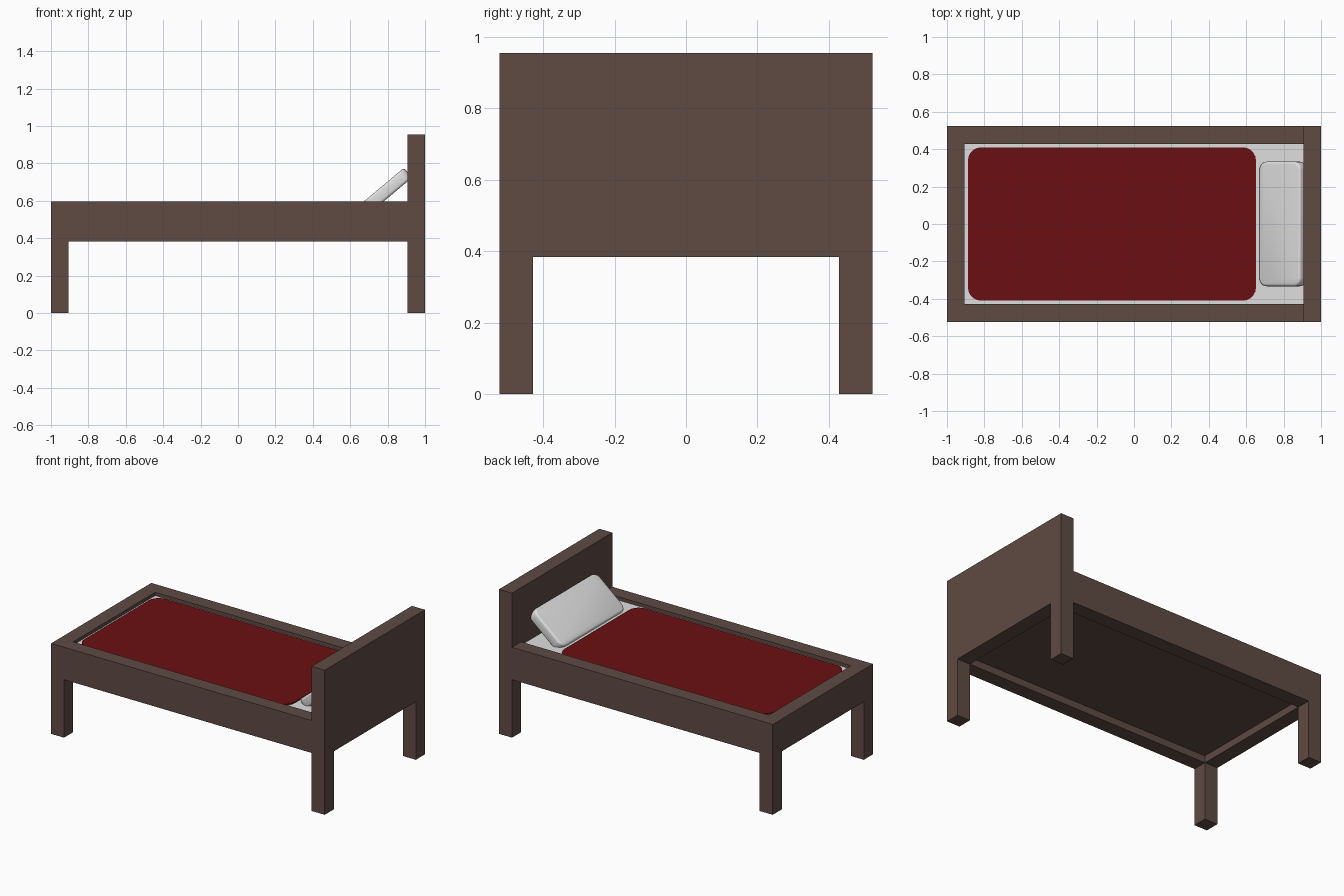
import bpy, bmesh, math
from mathutils import Matrix

if "Cube" in bpy.data.objects:
    bpy.data.objects.remove(bpy.data.objects["Cube"])


def material(name, rgb):
    m = bpy.data.materials.new(name)
    m.diffuse_color = (*rgb, 1)
    m.use_nodes = True
    m.node_tree.nodes["Principled BSDF"].inputs["Base Color"].default_value = m.diffuse_color
    return m


WOOD = material("dark wood", (0.115, 0.069, 0.057))
SHEET = material("white sheet", (0.74, 0.74, 0.74))
RED = material("red blanket", (0.145, 0.005, 0.006))


def finish(bm, name, mat):
    bmesh.ops.recalc_face_normals(bm, faces=bm.faces[:])
    me = bpy.data.meshes.new(name)
    bm.to_mesh(me)
    bm.free()
    me.materials.append(mat)
    ob = bpy.data.objects.new(name, me)
    bpy.context.collection.objects.link(ob)
    return ob


def box(name, mat, x, y, z, corner=0.0, edge=0.0):
    """Box from ranges; corner rounds the vertical edges, edge rounds the rest."""
    bm = bmesh.new()
    size = [b - a for a, b in (x, y, z)]
    mid = [(a + b) / 2 for a, b in (x, y, z)]
    bmesh.ops.create_cube(bm, size=1, matrix=Matrix.Diagonal((*size, 1)))
    if corner:
        upright = [e for e in bm.edges
                   if abs(e.verts[0].co.z - e.verts[1].co.z) > 1e-4]
        bmesh.ops.bevel(bm, geom=upright, offset=corner, segments=5,
                        profile=0.5, affect='EDGES')
    if edge:
        rim = [e for e in bm.edges
               if abs(e.verts[0].co.z - e.verts[1].co.z) < 1e-4]
        bmesh.ops.bevel(bm, geom=rim, offset=edge, segments=3,
                        profile=0.5, affect='EDGES')
    ob = finish(bm, name, mat)
    ob.location = mid
    return ob


# main measures
W, T = 0.523, 0.095          # half width, timber thickness
LOW, TOP, HEAD = 0.383, 0.597, 0.955
IN_X, IN_Y = 1 - T, W - T


def end_board(name, x0, top):
    """Board with two legs, cut from one arch-shaped profile."""
    bm = bmesh.new()
    pts = [(-W, 0), (-IN_Y, 0), (-IN_Y, LOW), (IN_Y, LOW),
           (IN_Y, 0), (W, 0), (W, top), (-W, top)]
    face = bm.faces.new([bm.verts.new((x0, y, z)) for y, z in pts])
    ext = bmesh.ops.extrude_face_region(bm, geom=[face])
    moved = [v for v in ext["geom"] if isinstance(v, bmesh.types.BMVert)]
    bmesh.ops.translate(bm, verts=moved, vec=(T, 0, 0))
    return finish(bm, name, WOOD)


# wooden frame
end_board("headboard", IN_X, HEAD)
end_board("footboard", -1, TOP)
for side, name in ((-1, "front_rail"), (1, "back_rail")):
    ys = sorted((side * IN_Y, side * W))
    box(name, WOOD, (-IN_X, IN_X), ys, (LOW, TOP))
box("base_panel", WOOD, (-IN_X, IN_X), (-IN_Y, IN_Y), (0.43, 0.46))

# bedding
box("mattress", SHEET, (-IN_X, IN_X), (-IN_Y, IN_Y), (0.46, 0.575))
box("blanket", RED, (-0.888, 0.652), (-0.41, 0.41), (0.56, 0.583), corner=0.07)

# pillow leaning on the headboard
pillow = box("pillow", SHEET, (-0.145, 0.145), (-0.333, 0.333),
             (-0.034, 0.034), corner=0.045, edge=0.014)
pillow.rotation_euler = (0, -math.radians(40), 0)
pillow.location = (0.798, 0, 0.657)
bpy.context.view_layer.objects.active = pillow
pillow.select_set(True)
bpy.ops.object.shade_smooth_by_angle(angle=math.radians(35))
